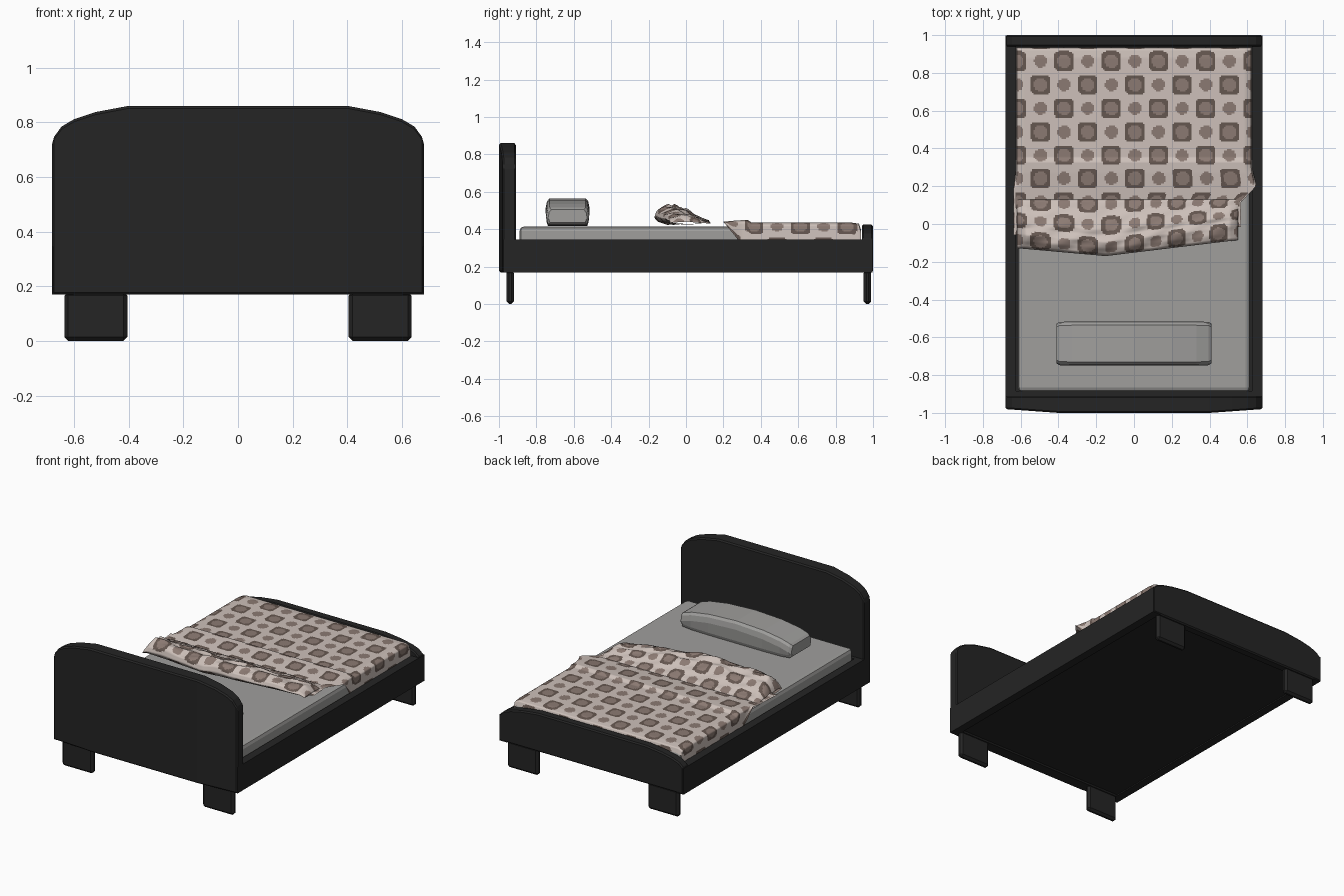
import bpy, bmesh, math

if "Cube" in bpy.data.objects:
    bpy.data.objects.remove(bpy.data.objects["Cube"])

def material(name, rgb):
    m = bpy.data.materials.new(name)
    m.diffuse_color = (*rgb, 1)
    m.use_nodes = True
    m.node_tree.nodes["Principled BSDF"].inputs["Base Color"].default_value = m.diffuse_color
    return m

FRAME = material("black_frame", (0.018, 0.018, 0.018))
GREY = material("grey_bedding", (0.35, 0.345, 0.335))
CLOTH = [material("beige_cloth", (0.61, 0.53, 0.49)),
         material("dark_brown", (0.13, 0.095, 0.08)),
         material("mid_brown", (0.26, 0.195, 0.17))]

def finish(name, bm, mats, bevel=0, segments=1):
    me = bpy.data.meshes.new(name)
    bm.to_mesh(me)
    bm.free()
    ob = bpy.data.objects.new(name, me)
    bpy.context.collection.objects.link(ob)
    for m in mats:
        me.materials.append(m)
    if bevel:
        b = ob.modifiers.new("bevel", 'BEVEL')
        b.width, b.segments, b.limit_method = bevel, segments, 'ANGLE'
    return ob

def box(name, x, y, z, mat, bevel=0, segments=1):
    bm = bmesh.new()
    bmesh.ops.create_cube(bm, size=1)
    for v in bm.verts:
        v.co = [(a + b) / 2 + c * (b - a) for (a, b), c in zip((x, y, z), v.co)]
    return finish(name, bm, [mat], bevel, segments)

def loft(name, loops, mat, bevel=0):
    """Skin a row of equal cross-section loops and cap both ends."""
    bm = bmesh.new()
    rings = [[bm.verts.new(p) for p in l] for l in loops]
    n = len(rings[0])
    for a, b in zip(rings, rings[1:]):
        for i in range(n):
            bm.faces.new((a[i], a[(i + 1) % n], b[(i + 1) % n], b[i]))
    bm.faces.new(rings[0])
    bm.faces.new(rings[-1])
    bmesh.ops.recalc_face_normals(bm, faces=bm.faces)
    return finish(name, bm, [mat], bevel)

# Headboard and footboard: round-shouldered boards
SHOULDER = [(0.68, 1), (0.672, 0.8), (0.645, 0.54), (0.60, 0.35), (0.52, 0.16), (0.40, 0)]

def board(name, outer, inner, top, drop, bow):
    cols = [(-x, d) for x, d in SHOULDER] + SHOULDER[::-1]
    loops = []
    for x, d in cols:
        yo = outer + bow * max(0, (abs(x) - 0.4) / 0.28)
        z = top - d * drop
        loops.append([(x, yo, 0.17), (x, inner, 0.17), (x, inner, z), (x, yo, z)])
    loft(name, loops, FRAME, 0.008)

board("headboard", -1.0, -0.91, 0.86, 0.14, 0.02)
board("footboard", 1.0, 0.94, 0.425, 0.09, 0.0)

# Side rails, base panel and legs
for side, s in (("left", -1), ("right", 1)):
    box(side + "_rail", sorted((s * 0.625, s * 0.68)), (-0.975, 0.998), (0.17, 0.345), FRAME)
    for end, y in (("front", (-0.96, -0.92)), ("back", (0.95, 0.99))):
        box(f"{end}_{side}_leg", sorted((s * 0.405, s * 0.635)), y, (0, 0.18), FRAME, 0.014)
box("base_panel", (-0.63, 0.63), (-0.92, 0.95), (0.178, 0.22), FRAME)
box("head_ledge", (-0.63, 0.63), (-0.92, -0.885), (0.2, 0.345), FRAME)

# Mattress
box("mattress", (-0.615, 0.615), (-0.89, 0.935), (0.21, 0.415), GREY, 0.025, 2)

# Pillow: arched bolster
loops = []
for x, zt, zb, k in ((-0.41, 0.505, 0.435, 0.9), (-0.395, 0.515, 0.425, 0.98), (-0.33, 0.535, 0.42, 1),
                     (-0.2, 0.555, 0.418, 1), (0, 0.565, 0.418, 1), (0.2, 0.555, 0.418, 1),
                     (0.33, 0.535, 0.42, 1), (0.395, 0.515, 0.425, 0.98), (0.41, 0.505, 0.435, 0.9)):
    half = [(0.105, zb), (0.112, zb + 0.02), (0.117, zt - 0.05), (0.11, zt - 0.015), (0.097, zt)]
    sec = half + [(-y, z) for y, z in half[::-1]]
    loops.append([(x, -0.633 + y * k, z) for y, z in sec])
loft("pillow", loops, GREY)

# Blanket: fine patterned sheet following a profile, with its end folded back
STEP = 0.125 / 16
LAY = [(0.935, 0.40), (0.925, 0.43), (0.88, 0.436), (0.35, 0.436), (0.33, 0.45), (0.27, 0.447),
       (0.12, 0.432), (-0.10, 0.424)]
FOLD = [(-0.10, 0.424), (-0.15, 0.44), (-0.17, 0.465), (-0.16, 0.497), (-0.13, 0.515), (-0.095, 0.523),
        (-0.06, 0.508), (-0.03, 0.508), (0.03, 0.48), (0.08, 0.458), (0.12, 0.447), (0.13, 0.434)]

def resample(pts):
    out = []
    for (y0, z0), (y1, z1) in zip(pts, pts[1:]):
        n = max(1, round(math.hypot(y1 - y0, z1 - z0) / STEP))
        out += [(y0 + (y1 - y0) * i / n, z0 + (z1 - z0) * i / n) for i in range(n)]
    return out + [pts[-1]]

def clamp(t):
    return max(0.0, min(1.0, t))

def pattern(u, v):
    """Chequer of rounded squares with discs, and small dots between."""
    i, j = round((u + 0.495) / 0.125), round((v - 0.065) / 0.125)
    a, b = u + 0.495 - i * 0.125, v - 0.065 - j * 0.125
    r = math.hypot(a, b)
    if (i + j) % 2:
        return 2 if r < 0.036 else 1 if a ** 4 + b ** 4 < 0.053 ** 4 else 0
    return 2 if r < 0.034 else 0

def place(u, y, z, folded):
    right = 0.62 + 0.012 * clamp(1 - abs(y - 0.22) / 0.08) - 0.07 * clamp((0.2 - y) / 0.09)
    width = right if u > 0 else 0.62
    over = max(0, abs(u) - 0.62)
    x = math.copysign(min(abs(u), 0.62) / 0.62 * width, u)
    shift = 0.04 * (-0.15 - x) / 0.45 if x < -0.15 else 0.085 * (x + 0.15) / 0.7
    if folded:
        # full on the left, flatter to the right, closed at both ends
        h = (1 - 0.55 * clamp(x / 0.55)) * math.sqrt(clamp((0.622 - abs(u)) / 0.05))
        wrinkle = 1 + 0.08 * math.sin(17 * x + 25 * y) + 0.05 * math.sin(31 * x - 60 * y)
        z = 0.43 + (z - 0.43) * h * wrinkle
    else:
        # sides hang down beside the mattress, except near the fold
        t = clamp((y - 0.2) / 0.08)
        z -= over * 0.82 * t + 0.012 * clamp((abs(u) - 0.59) / 0.03) * t
        x += math.copysign(over * (0.05 + 0.1 * (1 - t)), u)
    return (x, y + shift * clamp((0.13 - y) / 0.2), z)

def sheet(name, profile, v0, half, folded):
    rows = resample(profile)
    n = round(2 * half / STEP)
    us = [-half + 2 * half * i / n for i in range(n + 1)]
    bm = bmesh.new()
    grid = [[bm.verts.new(place(u, y, z, folded)) for u in us] for y, z in rows]
    v = v0
    for r in range(len(rows) - 1):
        d = math.dist(rows[r], rows[r + 1])
        for c in range(n):
            q = [grid[r][c], grid[r + 1][c], grid[r + 1][c + 1], grid[r][c + 1]]
            f = bm.faces.new(q[::-1] if folded else q)
            f.material_index = pattern((us[c] + us[c + 1]) / 2, v + d / 2)
            f.smooth = True
        v += d
    finish(name, bm, CLOTH)
    return v

v = sheet("blanket", LAY, -0.03, 0.735, False)
sheet("blanket_fold", FOLD, v, 0.62, True)
